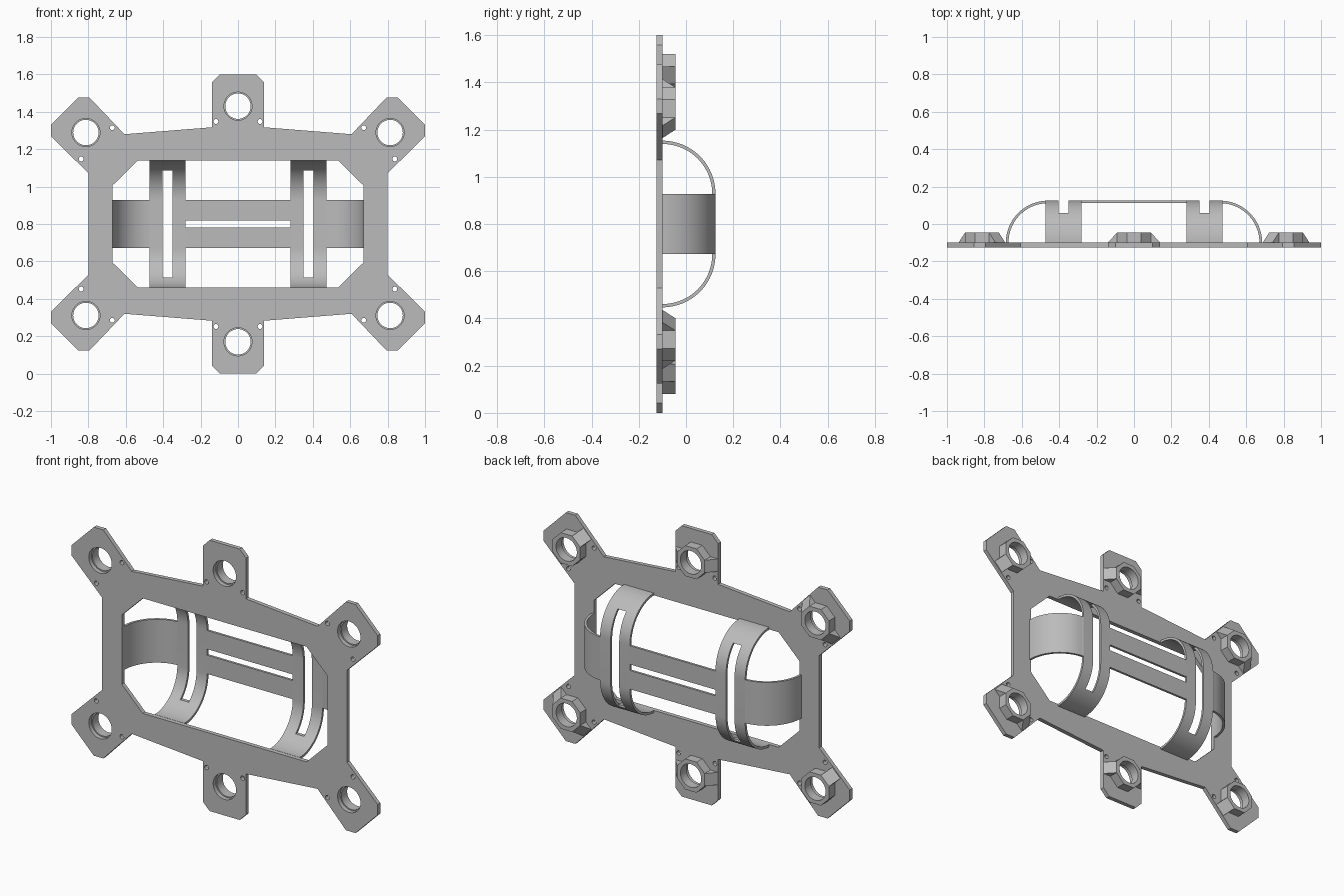
import bpy, bmesh
from math import sin, cos, pi, radians
from mathutils import Matrix, Vector

if "Cube" in bpy.data.objects:
    bpy.data.objects.remove(bpy.data.objects["Cube"], do_unlink=True)

MID = 0.8                       # height of the centre line
FRONT, FACE, BOSS = -0.125, -0.1, -0.045   # depths of plate and bosses

grey = bpy.data.materials.new("grey plastic")
grey.use_nodes = True
colour = (0.5, 0.5, 0.5, 1)
grey.diffuse_color = colour
grey.node_tree.nodes["Principled BSDF"].inputs["Base Color"].default_value = colour


def add_object(name, mesh, smooth=True):
    obj = bpy.data.objects.new(name, mesh)
    bpy.context.collection.objects.link(obj)
    mesh.materials.clear()
    mesh.materials.append(grey)
    if smooth:
        bpy.ops.object.select_all(action='DESELECT')
        obj.select_set(True)
        bpy.context.view_layer.objects.active = obj
        bpy.ops.object.shade_smooth_by_angle(angle=radians(30))
    return obj


def circle(radius, centre=(0, 0), sides=48, turn=0):
    return [(centre[0] + radius * cos(2 * pi * i / sides + turn),
             centre[1] + radius * sin(2 * pi * i / sides + turn)) for i in range(sides)]


def sheet(name, loops, y0, y1):
    """Extrude a flat outline with holes, drawn in x and z, between two depths."""
    curve = bpy.data.curves.new(name, 'CURVE')
    curve.dimensions, curve.fill_mode = '2D', 'BOTH'
    curve.extrude = (y1 - y0) / 2
    for loop in loops:
        spline = curve.splines.new('POLY')
        spline.points.add(len(loop) - 1)
        for point, (x, z) in zip(spline.points, loop):
            point.co = (x, z, 0, 1)
        spline.use_cyclic_u = True
    temp = bpy.data.objects.new(name + "_curve", curve)
    bpy.context.collection.objects.link(temp)
    bpy.context.view_layer.update()
    mesh = bpy.data.meshes.new_from_object(temp.evaluated_get(bpy.context.evaluated_depsgraph_get()))
    bpy.data.objects.remove(temp, do_unlink=True)
    mesh.transform(Matrix.Translation((0, (y0 + y1) / 2, MID)) @ Matrix.Rotation(pi / 2, 4, 'X'))
    bm = bmesh.new()
    bm.from_mesh(mesh)
    bmesh.ops.remove_doubles(bm, verts=bm.verts, dist=1e-5)
    bmesh.ops.recalc_face_normals(bm, faces=bm.faces)
    bm.to_mesh(mesh)
    bm.free()
    return add_object(name, mesh)


def four_way(quarter):
    """Mirror a quarter outline, given from the top to the +x side, all the way round."""
    right = quarter + [(x, -z) for x, z in reversed(quarter)]
    return right + [(-x, z) for x, z in reversed(right)]


# Six mounts: position relative to the centre, and turn
mounts = {}
for v, level in ((1, "upper"), (-1, "lower")):
    mounts[level + "_middle"] = (Vector((0, 0.63 * v)), 0 if v > 0 else pi)
    for h, side in ((1, "left"), (-1, "right")):
        mounts[level + "_" + side] = (Vector((0.813 * h, 0.489 * v)),
                                      -h * pi / 4 if v > 0 else -h * 3 * pi / 4)


def placed(points, mount):
    centre, turn = mount
    return [tuple(centre + Matrix.Rotation(turn, 2) @ Vector(p)) for p in points]


# Plate with arms, tabs, central opening and screw holes
outline = four_way([(0.098, 0.8), (0.14, 0.758), (0.14, 0.517), (0.607, 0.48), (0.793, 0.675),
                    (0.855, 0.675), (1.0, 0.53), (1.0, 0.468), (0.80, 0.272)])
opening = four_way([(0.535, 0.34), (0.672, 0.205)])
loops = [outline, opening]
for mount in mounts.values():
    loops.append(placed(circle(0.075), mount))
    for side in (1, -1):
        loops.append(placed(circle(0.013, (0.118 * side, -0.082), 16), mount))
sheet("plate", loops, FRONT, FACE)

# Octagonal bosses with a sloping rib on each side
APOTHEM, HALF = 0.09, 0.037
for name, mount in mounts.items():
    octagon = circle(APOTHEM / cos(pi / 8), sides=8, turn=pi / 8)
    sheet(name + "_boss", [placed(octagon, mount), placed(circle(0.068), mount)], FACE, BOSS)
    for side, label in ((1, "a"), (-1, "b")):
        bm = bmesh.new()
        ends = []
        for w in (-HALF, HALF):
            flat = placed([(side * APOTHEM, w), (side * 0.14, w), (side * APOTHEM, w)], mount)
            ends.append([bm.verts.new((x, y, z + MID))
                         for (x, z), y in zip(flat, (FACE, FACE, BOSS))])
        for end in ends:
            bm.faces.new(end)
        for i in range(3):
            j = (i + 1) % 3
            bm.faces.new((ends[0][i], ends[0][j], ends[1][j], ends[1][i]))
        bmesh.ops.recalc_face_normals(bm, faces=bm.faces)
        mesh = bpy.data.meshes.new(name + "_rib")
        bm.to_mesh(mesh)
        bm.free()
        add_object(name + "_rib_" + label, mesh, smooth=False)

# Curved straps: outer arc of radius R, wall thickness T
R, T, STEPS = 0.225, 0.014, 24


def strap(name, section, width, place):
    """Sweep an (along, depth) section of outer and inner points across a width."""
    bm = bmesh.new()
    rows = [[bm.verts.new(place(u, y, w)) for u, y in pair for w in width] for pair in section]
    for a, b in zip(rows, rows[1:]):
        for i, j in ((0, 1), (1, 3), (3, 2), (2, 0)):
            bm.faces.new((a[i], a[j], b[j], b[i]))
    for row in (rows[0], rows[-1]):
        bm.faces.new((row[0], row[1], row[3], row[2]))
    bmesh.ops.recalc_face_normals(bm, faces=bm.faces)
    mesh = bpy.data.meshes.new(name)
    bm.to_mesh(mesh)
    bm.free()
    return add_object(name, mesh)


def arc(straight):
    """Quarter bend from the plate up to the flat part that starts at 'straight'."""
    angles = [pi / 2 * i / STEPS for i in range(STEPS + 1)]
    return [[(straight + r * cos(a), FACE + r * sin(a)) for r in (R, R - T)] for a in angles]


def block(name, low, high):
    mesh = bpy.data.meshes.new(name)
    bm = bmesh.new()
    bmesh.ops.create_cube(bm, size=1)
    low, high = Vector(low), Vector(high)
    for v in bm.verts:
        v.co = (low + high) / 2 + Vector(a * b for a, b in zip(v.co, high - low))
    bm.to_mesh(mesh)
    bm.free()
    return add_object(name, mesh, smooth=False)


HIGH = 0.128                    # half height of the side straps
BACK = FACE + R
for h, side in ((1, "left"), (-1, "right")):
    # Upright strap with a long slot
    bend = arc(0.128)
    full = bend + [[(-u, y) for u, y in pair] for pair in reversed(bend)]
    upright = strap(side + "_upright_strap", full, (0.28 * h, 0.474 * h),
                    lambda u, y, w: (w, y, u + MID))
    cutter = block(side + "_slot_cutter", (h * 0.377 - 0.028, -0.05, MID - 0.287),
                   (h * 0.377 + 0.028, 0.2, MID + 0.287))
    cutter.hide_render = True
    cutter.hide_set(True)
    slot = upright.modifiers.new("slot", 'BOOLEAN')
    slot.operation, slot.solver, slot.object = 'DIFFERENCE', 'EXACT', cutter
    # Side strap reaching out to the plate
    bend = arc(0.46) + [[(0.474, BACK), (0.474, BACK - T)]]
    strap(side + "_side_strap", [p for p in bend if p[0][0] >= 0.474], (-HIGH, HIGH),
          lambda u, y, w: (u * h, y, w + MID))

# Two bars joining the upright straps
for v, level in ((1, "upper"), (-1, "lower")):
    near, far = sorted((0.018 * v, HIGH * v))
    block(level + "_bar", (-0.28, BACK - T, MID + near), (0.28, BACK, MID + far))
